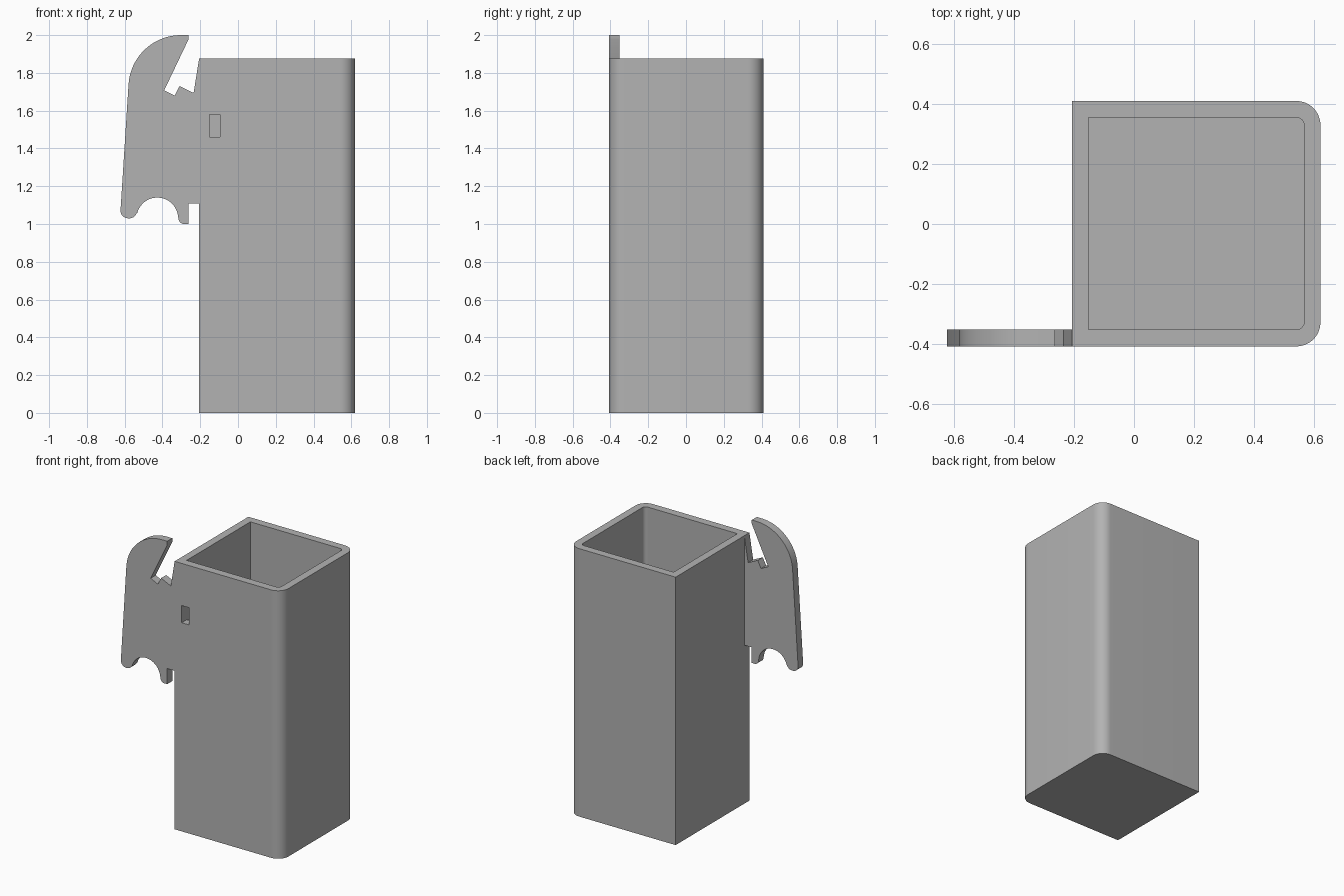
import bpy, bmesh
from math import cos, sin, radians

cube = bpy.data.objects.get("Cube")
if cube:
    bpy.data.objects.remove(cube)

# One plain grey plastic
grey = bpy.data.materials.new("grey_plastic")
grey.use_nodes = True
colour = (0.45, 0.45, 0.45, 1)
grey.diffuse_color = colour
grey.node_tree.nodes["Principled BSDF"].inputs["Base Color"].default_value = colour


def arc(cx, cy, r, start, end, steps=12):
    angles = [radians(start + (end - start) * i / steps) for i in range(steps + 1)]
    return [(cx + r * cos(a), cy + r * sin(a)) for a in angles]


def prism(name, outline, low, high, upright=False):
    """Extrude an outline along z, or along y when upright."""
    bm = bmesh.new()
    place = (lambda p, d: (p[0], d, p[1])) if upright else (lambda p, d: (p[0], p[1], d))
    face = bm.faces.new([bm.verts.new(place(p, low)) for p in outline])
    moved = bmesh.ops.extrude_face_region(bm, geom=[face])["geom"]
    offset = (0, high - low, 0) if upright else (0, 0, high - low)
    bmesh.ops.translate(bm, vec=offset, verts=[v for v in moved if isinstance(v, bmesh.types.BMVert)])
    bmesh.ops.recalc_face_normals(bm, faces=bm.faces)
    mesh = bpy.data.meshes.new(name)
    bm.to_mesh(mesh)
    bm.free()
    mesh.materials.append(grey)
    obj = bpy.data.objects.new(name, mesh)
    bpy.context.collection.objects.link(obj)
    return obj


def rounded_right(x0, x1, y0, y1, r):
    """Rectangle with its two +x corners rounded."""
    return ([(x0, y0)] + arc(x1 - r, y0 + r, r, -90, 0)
            + arc(x1 - r, y1 - r, r, 0, 90) + [(x0, y1)])


def select_only(obj):
    bpy.ops.object.select_all(action="DESELECT")
    obj.select_set(True)
    bpy.context.view_layer.objects.active = obj


# Bin: rounded box, hollowed, with a small slot through the front wall
front, inner_front = -0.407, -0.351
left, top = -0.206, 1.875
bin_box = prism("bin", rounded_right(left, 0.62, front, 0.409, 0.08), 0, top)
cavity = prism("cavity_cutter", rounded_right(-0.152, 0.566, inner_front, 0.354, 0.026), 0.055, top + 0.1)
slot = prism("slot_cutter", [(-0.151, 1.46), (-0.095, 1.46), (-0.095, 1.58), (-0.151, 1.58)],
             front - 0.1, inner_front + 0.1, upright=True)
select_only(bin_box)
for cutter in (cavity, slot):
    cut = bin_box.modifiers.new(cutter.name, "BOOLEAN")
    cut.operation = "DIFFERENCE"
    cut.solver = "EXACT"
    cut.object = cutter
    bpy.ops.object.modifier_apply(modifier=cut.name)
    bpy.data.objects.remove(cutter)

# Hook plate: flat profile continuing the front wall
outline = [(left, top), (-0.235, 1.694), (-0.31, 1.73), (-0.335, 1.68), (-0.391, 1.707),
           (-0.263, 1.975), (-0.263, 2.0)]
outline += arc(-0.302, 1.722, 0.278, 90, 177, 20)       # curved top
outline += arc(-0.581, 1.071, 0.041, 177, 270, 8)       # rounded left foot
outline += arc(-0.575, 1.071, 0.041, 275, 340, 6)
outline += arc(-0.427, 1.03, 0.11, 165, 8, 18)          # arch
outline += arc(-0.285, 1.03, 0.03, 185, 270, 6)         # rounded right foot
outline += [(-0.263, 1.0), (-0.263, 1.109), (left, 1.109)]
hook = prism("hook_plate", outline, front, inner_front, upright=True)

for obj in (bin_box, hook):
    select_only(obj)
    bpy.ops.object.shade_smooth_by_angle(angle=radians(30))
